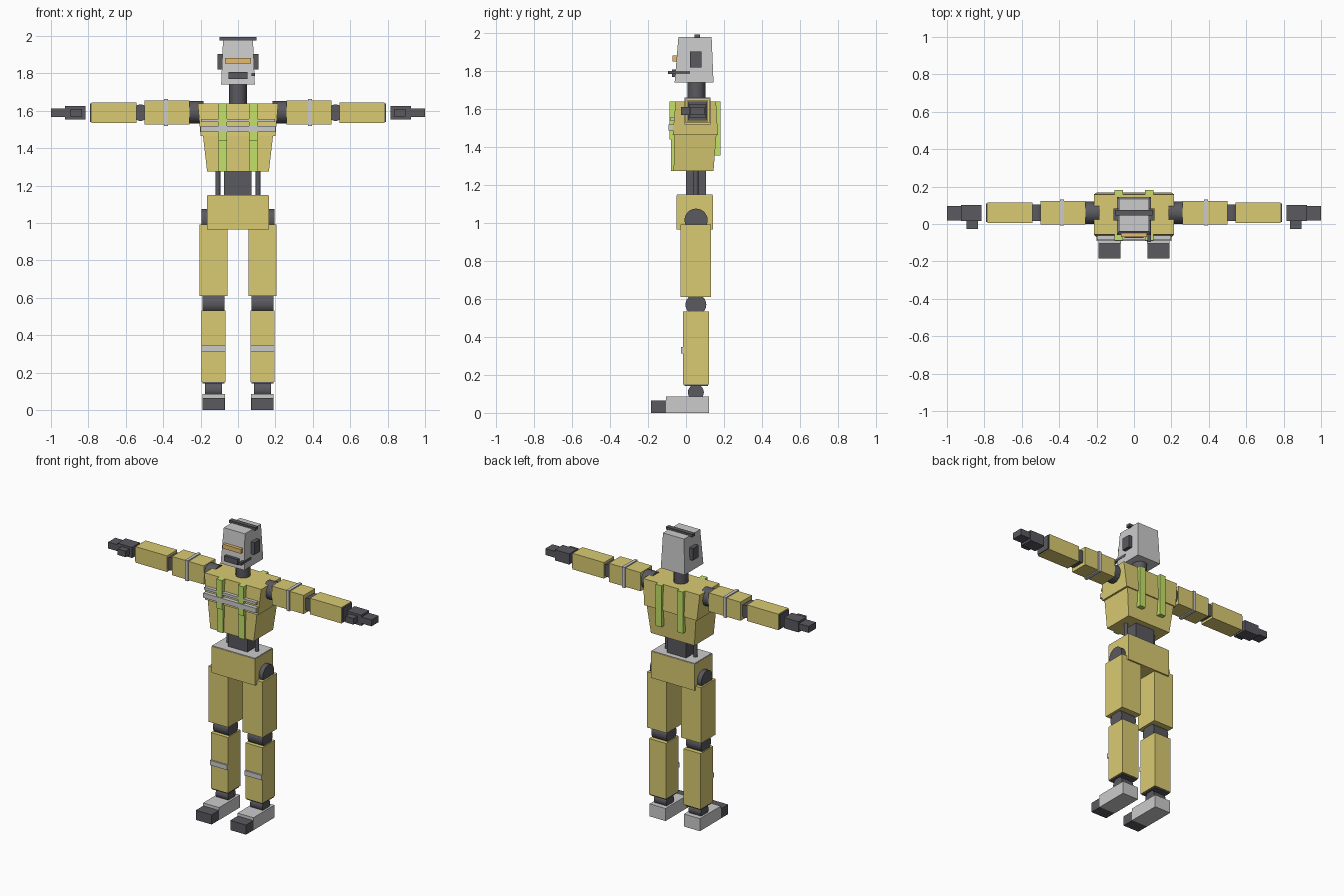
import bpy, bmesh
from mathutils import Matrix, Vector

if "Cube" in bpy.data.objects:
    bpy.data.objects.remove(bpy.data.objects["Cube"])


def material(name, rgb):
    m = bpy.data.materials.new(name)
    m.diffuse_color = (*rgb, 1)
    m.use_nodes = True
    m.node_tree.nodes["Principled BSDF"].inputs["Base Color"].default_value = m.diffuse_color
    return m


YELLOW = material("yellow_shell", (0.70, 0.60, 0.17))
GREEN = material("lime_strap", (0.55, 0.75, 0.14))
DARK = material("dark_joint", (0.10, 0.10, 0.115))
SILVER = material("silver_tape", (0.65, 0.65, 0.67))
AMBER = material("amber_visor", (0.80, 0.50, 0.16))


def finish(bm, name, mat):
    bmesh.ops.recalc_face_normals(bm, faces=bm.faces)
    me = bpy.data.meshes.new(name)
    bm.to_mesh(me)
    bm.free()
    ob = bpy.data.objects.new(name, me)
    bpy.context.collection.objects.link(ob)
    if mat:
        me.materials.append(mat)
    return ob


def taper(name, z, bottom, top, mat=None):
    """Box whose bottom and top are (x0, x1, y0, y1) rectangles."""
    bm = bmesh.new()
    bmesh.ops.create_cube(bm, size=1)
    for v in bm.verts:
        r = top if v.co.z > 0 else bottom
        v.co = Vector((r[v.co.x > 0], r[2 + (v.co.y > 0)], z[v.co.z > 0]))
    return finish(bm, name, mat)


def box(name, x, y, z, mat=None):
    return taper(name, z, (*x, *y), (*x, *y), mat)


def cyl(name, axis, centre, r, length, mat=DARK, sides=24):
    bm = bmesh.new()
    bmesh.ops.create_cone(bm, cap_ends=True, segments=sides, radius1=r, radius2=r, depth=length)
    rot = {"x": Matrix.Rotation(1.5707963, 4, "Y"),
           "y": Matrix.Rotation(1.5707963, 4, "X"), "z": Matrix()}[axis]
    bmesh.ops.transform(bm, matrix=Matrix.Translation(centre) @ rot, verts=bm.verts)
    for f in bm.faces:
        f.smooth = len(f.verts) == 4
    for e in bm.edges:
        e.smooth = e.calc_face_angle(0) < 0.6
    return finish(bm, name, mat)


def mirrored(ob):
    """Mirror the part to the other side of the body."""
    ob.modifiers.new("mirror", "MIRROR")
    return ob


# Head, visor and mouth grille
taper("head", (1.74, 1.98), (-0.09, 0.09, -0.06, 0.145), (-0.08, 0.08, -0.04, 0.135))
box("visor", (-0.07, 0.07), (-0.07, -0.04), (1.852, 1.882), AMBER)
box("mouth_grille", (-0.052, 0.05), (-0.075, -0.04), (1.77, 1.808), DARK)
# Headset: band, ear pads and microphone boom
box("headset_band", (-0.1, 0.1), (0.045, 0.075), (1.975, 1.994), DARK)
mirrored(box("ear_pad", (0.08, 0.11), (0.02, 0.082), (1.82, 1.903), DARK))
box("microphone_boom", (0.072, 0.09), (-0.095, 0.02), (1.785, 1.802), DARK)
# Neck
cyl("neck", "z", (0, 0.055, 1.68), 0.047, 0.16, sides=12)

# Chest and abdomen shells
taper("chest", (1.465, 1.64), (-0.2, 0.2, -0.07, 0.168), (-0.215, 0.215, -0.055, 0.158), YELLOW)
taper("abdomen", (1.275, 1.465), (-0.165, 0.165, -0.065, 0.145),
      (-0.187, 0.187, -0.062, 0.16), YELLOW)
# Reflective tape across the chest
box("chest_tape_narrow", (-0.197, 0.197), (-0.085, -0.055), (1.54, 1.557), SILVER)
box("chest_tape_wide", (-0.2, 0.2), (-0.092, -0.055), (1.487, 1.52), SILVER)
# Suspender straps, front and back
mirrored(box("strap_upper", (0.06, 0.103), (-0.088, -0.05), (1.44, 1.64), GREEN))
mirrored(box("strap_lower", (0.06, 0.103), (-0.078, -0.05), (1.275, 1.44), GREEN))
mirrored(box("strap_back", (0.06, 0.103), (0.145, 0.182), (1.355, 1.64), GREEN))

# Waist core with side rods
box("waist_core", (-0.075, 0.072), (0.0, 0.105), (1.13, 1.3), DARK)
mirrored(cyl("waist_rod", "z", (0.108, 0.052, 1.215), 0.0135, 0.17, sides=12))
# Pelvis with grey cap
box("pelvis", (-0.165, 0.165), (-0.05, 0.142), (0.965, 1.146), YELLOW)
box("pelvis_cap", (-0.163, 0.163), (-0.048, 0.14), (1.14, 1.151))

# Legs
mirrored(cyl("hip_joint", "x", (0.135, 0.053, 1.015), 0.061, 0.12))
mirrored(box("thigh", (0.055, 0.206), (-0.028, 0.131), (0.61, 0.992), YELLOW))
mirrored(cyl("knee_joint", "x", (0.131, 0.052, 0.57), 0.055, 0.115))
mirrored(box("shin", (0.067, 0.196), (-0.015, 0.122), (0.15, 0.533), YELLOW))
mirrored(box("shin_cuff", (0.072, 0.191), (-0.008, 0.115), (0.142, 0.155), DARK))
mirrored(box("shin_tape", (0.067, 0.196), (-0.026, -0.01), (0.314, 0.347), SILVER))
mirrored(cyl("ankle_joint", "x", (0.131, 0.052, 0.108), 0.042, 0.093))
# Feet
mirrored(box("foot", (0.07, 0.191), (-0.105, 0.122), (0, 0.086)))
mirrored(box("toe_cap", (0.071, 0.19), (-0.185, -0.1), (0, 0.066), DARK))

# Arms
mirrored(cyl("shoulder_joint", "x", (0.223, 0.06, 1.592), 0.06, 0.075))
mirrored(box("upper_arm", (0.258, 0.5), (-0.002, 0.123), (1.527, 1.655), YELLOW))
mirrored(box("arm_tape", (0.374, 0.395), (-0.009, 0.13), (1.52, 1.662), SILVER))
mirrored(cyl("elbow_joint", "y", (0.521, 0.06, 1.59), 0.044, 0.088))
mirrored(box("forearm", (0.542, 0.782), (0.005, 0.115), (1.535, 1.645), YELLOW))
mirrored(box("forearm_cuff", (0.78, 0.79), (0.01, 0.11), (1.541, 1.639), DARK))
# Hands
mirrored(box("palm", (0.815, 0.925), (0.016, 0.102), (1.553, 1.626), DARK))
mirrored(box("fingers", (0.92, 1.0), (0.02, 0.097), (1.568, 1.612), DARK))
mirrored(box("thumb", (0.835, 0.895), (-0.026, 0.02), (1.569, 1.611), DARK))
